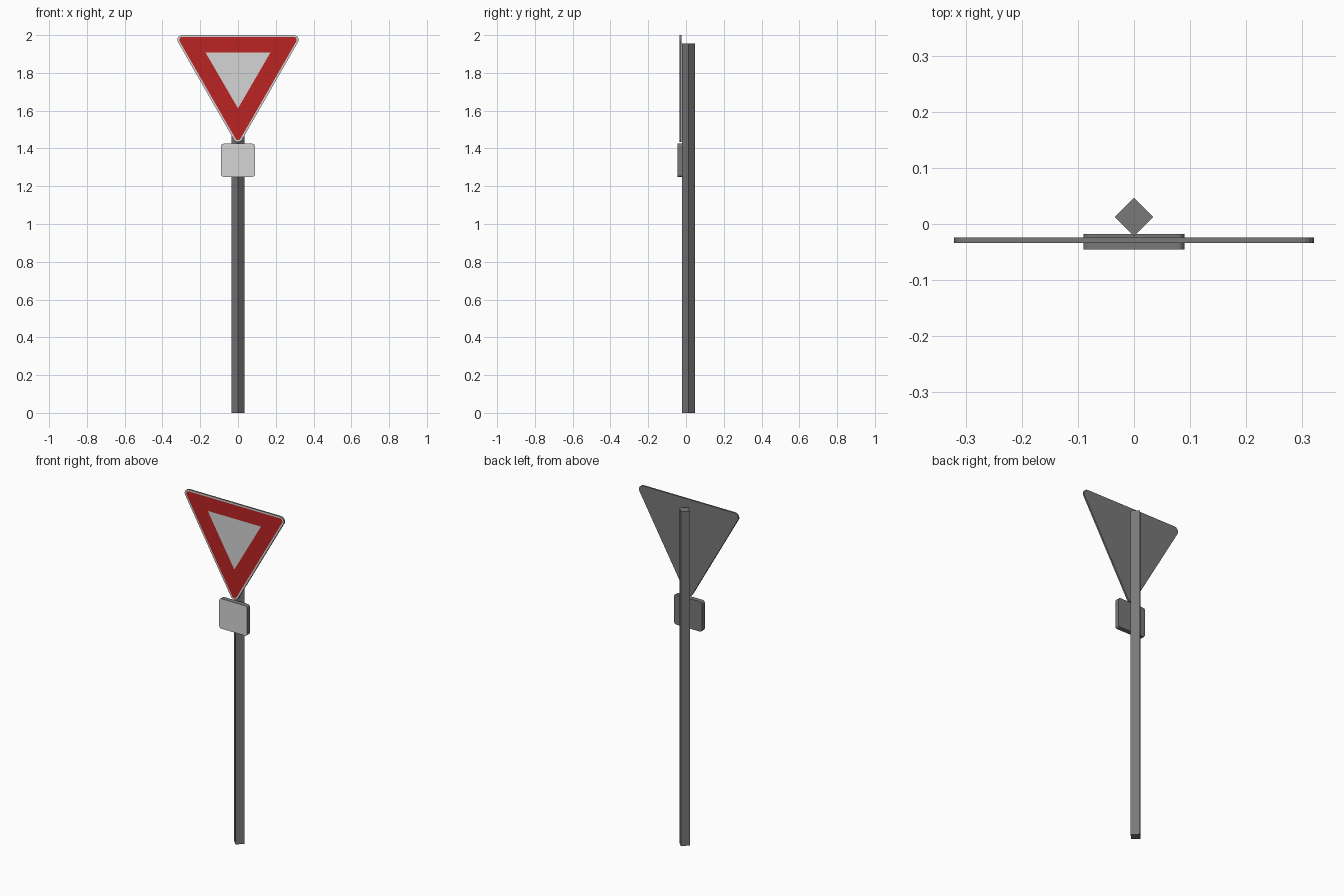
import bpy, bmesh, math

if "Cube" in bpy.data.objects:
    bpy.data.objects.remove(bpy.data.objects["Cube"])


def material(name, rgb):
    m = bpy.data.materials.new(name)
    m.diffuse_color = (*rgb, 1)
    m.use_nodes = True
    m.node_tree.nodes["Principled BSDF"].inputs["Base Color"].default_value = m.diffuse_color
    return m


GREY = material("galvanised grey", (0.19, 0.19, 0.19))
WHITE = material("sign white", (0.66, 0.66, 0.66))
RED = material("sign red", (0.50, 0.017, 0.017))


def rounded(centres, r, steps=6):
    """Counter-clockwise (x, z) outline with an arc round each corner centre."""
    pts, n = [], len(centres)
    for i, (x, z) in enumerate(centres):
        px, pz = centres[i - 1]
        a0 = math.atan2(z - pz, x - px) - math.pi / 2
        for k in range(steps + 1):
            a = a0 + 2 * math.pi / n * k / steps
            pts.append((x + r * math.cos(a), z + r * math.sin(a)))
    return pts


def stack(name, loops, mats, indices):
    """Skin a list of (outline, y) loops from back to front and cap both ends."""
    bm = bmesh.new()
    rings = [[bm.verts.new((x, y, z)) for x, z in pts] for pts, y in loops]
    bm.faces.new(rings[0]).material_index = indices[0]
    for a, b, mi in zip(rings, rings[1:], indices[1:]):
        n = len(a)
        for i in range(n):
            j = (i + 1) % n
            bm.faces.new((a[i], a[j], b[j], b[i])).material_index = mi
    bm.faces.new(rings[-1]).material_index = indices[-1]
    bmesh.ops.recalc_face_normals(bm, faces=bm.faces)
    me = bpy.data.meshes.new(name)
    bm.to_mesh(me)
    bm.free()
    for m in mats:
        me.materials.append(m)
    ob = bpy.data.objects.new(name, me)
    bpy.context.collection.objects.link(ob)
    return ob


# Square post turned 45 degrees
bpy.ops.mesh.primitive_cylinder_add(vertices=4, radius=0.0345, depth=1.955,
                                    location=(0, 0.0125, 0.9775))
post = bpy.context.object
post.name = "post"
post.data.materials.append(GREY)

# Triangular sign: grey back and rim, white edge line, red band, white centre
corners = [(0, 1.459), (0.296, 1.975), (-0.296, 1.975)]
inner = [(0, 1.616), (0.169, 1.907), (-0.169, 1.907)]
outer = rounded(corners, 0.025)
stack("triangle_sign",
      [(outer, -0.024), (outer, -0.034),
       (rounded(corners, 0.015), -0.034), (rounded(inner, 0.002), -0.034)],
      [GREY, WHITE, RED], [0, 0, 1, 2, 1])

# Small rounded plate under the sign
cx, z0, z1, r = 0.09, 1.25, 1.425, 0.013
box = rounded([(-cx + r, z0 + r), (cx - r, z0 + r),
               (cx - r, z1 - r), (-cx + r, z1 - r)], r, 4)
stack("small_plate", [(box, -0.018), (box, -0.045)], [GREY, WHITE], [0, 0, 1])
